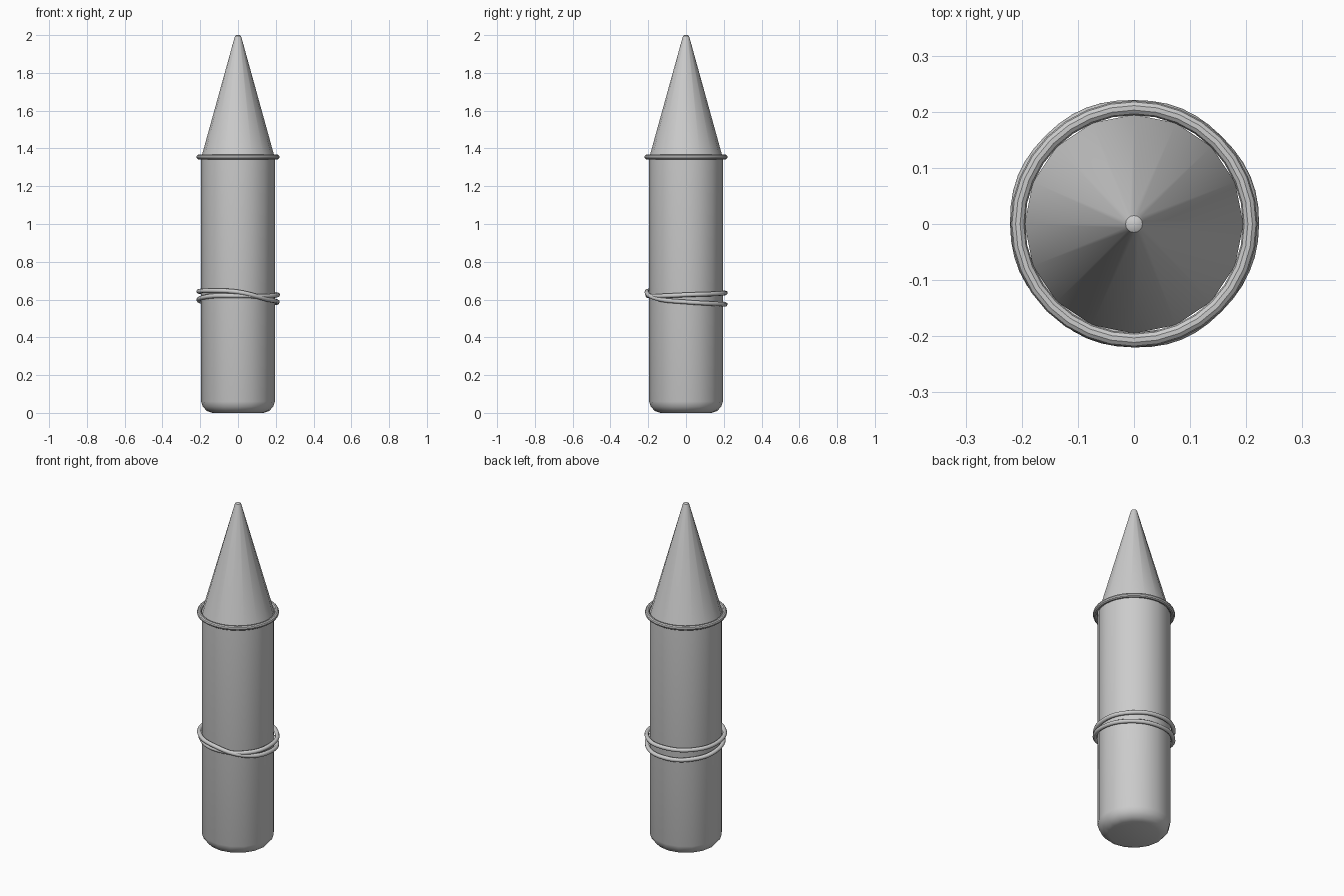
import bpy, bmesh
from math import cos, sin, pi, radians

if "Cube" in bpy.data.objects:
    bpy.data.objects.remove(bpy.data.objects["Cube"])

SIDES = 16


def smooth(obj):
    bpy.ops.object.select_all(action='DESELECT')
    obj.select_set(True)
    bpy.context.view_layer.objects.active = obj
    bpy.ops.object.shade_smooth_by_angle(angle=radians(35))


def lathe(name, profile):
    bm = bmesh.new()
    rings = [[bm.verts.new((r * cos(2 * pi * i / SIDES), r * sin(2 * pi * i / SIDES), z))
              for i in range(SIDES)] for r, z in profile]
    for a, b in zip(rings, rings[1:]):
        for i in range(SIDES):
            j = (i + 1) % SIDES
            bm.faces.new((a[i], a[j], b[j], b[i]))
    bm.faces.new(rings[0][::-1])
    bm.faces.new(rings[-1])
    mesh = bpy.data.meshes.new(name)
    bm.to_mesh(mesh)
    bm.free()
    obj = bpy.data.objects.new(name, mesh)
    bpy.context.collection.objects.link(obj)
    smooth(obj)
    return obj


# Shaft with a rounded foot
lathe("shaft", [(0.135, 0), (0.165, 0.01), (0.186, 0.033), (0.195, 0.06), (0.195, 1.35)])

# Pointed tip with a small blunt end
lathe("pointed_tip", [(0.195, 1.35), (0.019, 1.985), (0.015, 1.996), (0.008, 2.0)])

# Collar ring where the tip meets the shaft
bpy.ops.mesh.primitive_torus_add(major_segments=32, minor_segments=10,
                                 major_radius=0.207, minor_radius=0.013,
                                 location=(0, 0, 1.355))
collar = bpy.context.object
collar.name = "collar_ring"
smooth(collar)

# Cord wound twice round the shaft, crossing itself at the front: (degrees, radius, z)
path = [(-180, 0.209, 0.643), (-135, 0.206, 0.647), (-90, 0.208, 0.64), (-45, 0.209, 0.603),
        (0, 0.209, 0.587), (45, 0.208, 0.578), (90, 0.208, 0.575), (135, 0.209, 0.582),
        (180, 0.208, 0.60), (225, 0.197, 0.618), (270, 0.203, 0.62), (315, 0.206, 0.618),
        (360, 0.211, 0.625), (405, 0.209, 0.63), (450, 0.209, 0.635), (495, 0.211, 0.638)]
curve = bpy.data.curves.new("wound_cord", 'CURVE')
curve.dimensions = '3D'
curve.bevel_depth = 0.012
curve.bevel_resolution = 2
curve.resolution_u = 6
spline = curve.splines.new('BEZIER')
spline.bezier_points.add(len(path) - 1)
spline.use_cyclic_u = True
for point, (deg, r, z) in zip(spline.bezier_points, path):
    a = radians(deg)
    point.co = (r * cos(a), r * sin(a), z)
    point.handle_left_type = point.handle_right_type = 'AUTO'
cord = bpy.data.objects.new("wound_cord", curve)
bpy.context.collection.objects.link(cord)
